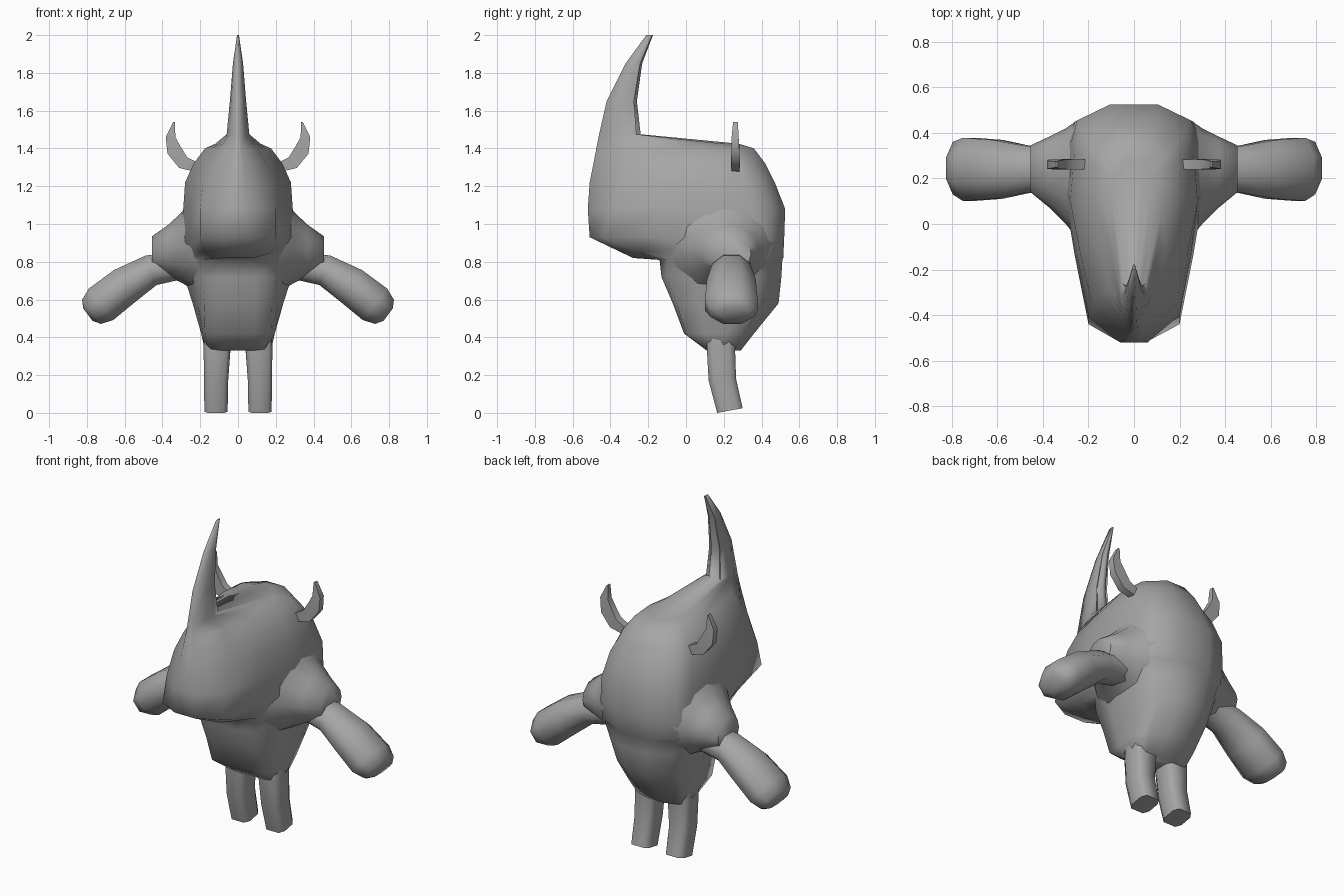
import bpy, bmesh, math
from mathutils import Vector

grey = bpy.data.materials.new("warm_grey")
grey.diffuse_color = (0.38, 0.38, 0.38, 1)


def loft(name, rings, angle=50):
    """Skin a list of equal-length point rings and cap both ends."""
    bm = bmesh.new()
    vs = [[bm.verts.new(p) for p in r] for r in rings]
    n = len(vs[0])
    for a, b in zip(vs, vs[1:]):
        for i in range(n):
            j = (i + 1) % n
            bm.faces.new((a[i], a[j], b[j], b[i]))
    bm.faces.new(vs[0][::-1])
    bm.faces.new(vs[-1])
    bmesh.ops.recalc_face_normals(bm, faces=bm.faces)
    me = bpy.data.meshes.new(name)
    bm.to_mesh(me)
    bm.free()
    me.materials.append(grey)
    ob = bpy.data.objects.new(name, me)
    bpy.context.collection.objects.link(ob)
    bpy.ops.object.select_all(action='DESELECT')
    ob.select_set(True)
    bpy.context.view_layer.objects.active = ob
    bpy.ops.object.shade_smooth_by_angle(angle=math.radians(angle))
    return ob


def tube(path, sides, s):
    """Rings along an x-z path: (x, y, z, radius in y, radius in plane)."""
    pts = [Vector(p[:3]) for p in path]
    rings = []
    for i, p in enumerate(path):
        d = pts[min(i + 1, len(pts) - 1)] - pts[max(i - 1, 0)]
        nrm = Vector((-d.z, 0, d.x)).normalized()
        ring = []
        for k in range(sides):
            a = 2 * math.pi * (k + 0.5) / sides
            c = pts[i] + nrm * (p[4] * math.sin(a)) + Vector((0, p[3] * math.cos(a), 0))
            ring.append((c.x * s, c.y, c.z))
        rings.append(ring)
    return rings


# Body, head and swept nose horn: z, front y, nose half-width, corner y,
# corner half-width, middle y, middle half-width, back y, back half-width
body = [
    (0.33, 0.11, 0.08, 0.12, 0.14, 0.20, 0.175, 0.29, 0.12),
    (0.42, -0.01, 0.09, 0.00, 0.175, 0.20, 0.195, 0.36, 0.15),
    (0.58, -0.07, 0.09, -0.05, 0.18, 0.20, 0.24, 0.49, 0.17),
    (0.72, -0.13, 0.09, -0.10, 0.19, 0.20, 0.285, 0.505, 0.21),
    (0.81, -0.14, 0.09, -0.10, 0.20, 0.20, 0.305, 0.51, 0.24),
    (0.82, -0.28, 0.08, -0.25, 0.18, 0.18, 0.31, 0.515, 0.25),
    (0.93, -0.51, 0.07, -0.44, 0.20, 0.16, 0.31, 0.52, 0.26),
    (1.08, -0.52, 0.06, -0.40, 0.20, 0.12, 0.29, 0.525, 0.25),
    (1.22, -0.51, 0.04, -0.35, 0.185, 0.10, 0.28, 0.47, 0.23),
    (1.32, -0.49, 0.03, -0.31, 0.15, 0.10, 0.235, 0.42, 0.19),
    (1.40, -0.475, 0.02, -0.29, 0.105, 0.10, 0.175, 0.36, 0.14),
    (1.425, -0.47, 0.018, -0.31, 0.08, 0.05, 0.12, 0.28, 0.08),
    (1.475, -0.46, 0.016, -0.37, 0.05, -0.31, 0.06, -0.24, 0.035),
    (1.65, -0.42, 0.012, -0.36, 0.036, -0.31, 0.043, -0.26, 0.028),
    (1.85, -0.32, 0.008, -0.29, 0.022, -0.265, 0.027, -0.232, 0.018),
    (2.00, -0.21, 0.002, -0.20, 0.004, -0.19, 0.005, -0.175, 0.003),
]
rings = []
for z, yf, wn, yc, wc, ym, wm, yb, wb in body:
    k = min(1, (yb - yf) / 0.5)
    half = [(wn, yf), (wc, yc), ((wc + wm * 1.2) / 2.2, (yc + ym) / 2),
            (wm, ym), ((wm + wb) / 1.95, (ym + yb) / 2 + 0.03 * k),
            (wb, yb - 0.07 * k), (wb * 0.42, yb)]
    # The jaw's underside curves up towards its sides
    lift = [0, 0.03, 0.05, 0.02, 0, 0, 0] if z == 0.82 else [0] * 7
    pts = [(x, y, z + h) for (x, y), h in zip(half, lift)]
    rings.append(pts + [(-x, y, h) for x, y, h in pts[::-1]])
loft("body_head_and_horn", rings, 80)

for s, side in ((1, "right"), (-1, "left")):
    # Shoulder flaring into the body: x, front y, back y, bottom z, top z
    rings = []
    for x, y0, y1, z0, z1 in [(0.18, -0.12, 0.48, 0.62, 1.22), (0.25, -0.06, 0.455, 0.66, 1.13),
                              (0.30, 0.00, 0.42, 0.69, 1.06), (0.37, 0.07, 0.385, 0.72, 0.995),
                              (0.455, 0.14, 0.345, 0.75, 0.935)]:
        rings.append([(s * x, (y0 + y1) / 2 + (y1 - y0) / 2 * math.cos(math.tau * k / 12),
                       (z0 + z1) / 2 + (z1 - z0) / 2 * math.sin(math.tau * k / 12))
                      for k in range(12)])
    loft(side + "_shoulder", rings, 60)
    # Arm with a rounded blunt hand
    loft(side + "_arm", tube([
        (0.31, 0.245, 0.78, 0.10, 0.08), (0.46, 0.24, 0.755, 0.11, 0.09),
        (0.60, 0.24, 0.672, 0.14, 0.11), (0.725, 0.24, 0.575, 0.15, 0.114),
        (0.775, 0.245, 0.535, 0.125, 0.088), (0.795, 0.25, 0.52, 0.09, 0.045)], 8, s), 60)
    # Leg: z at front, z at back, front y, back y, inner x, outer x
    rings = []
    for zf, zb, yf, yb, xi, xo in [(0.40, 0.40, 0.11, 0.26, 0.03, 0.18),
                                   (0.34, 0.33, 0.11, 0.26, 0.04, 0.182),
                                   (0.17, 0.18, 0.12, 0.265, 0.052, 0.18),
                                   (0.00, 0.025, 0.165, 0.30, 0.055, 0.178)]:
        c = 0.02
        rings.append([(s * x, y, zf + (zb - zf) * (y - yf) / (yb - yf)) for x, y in (
            (xi + c, yf), (xo - c, yf), (xo, yf + c * 1.5), (xo, yb - c * 1.5),
            (xo - c, yb), (xi + c, yb), (xi, yb - c * 1.5), (xi, yf + c * 1.5))])
    loft(side + "_leg", rings, 60)
    # Small curved horn on the side of the head
    loft(side + "_small_horn", tube([
        (0.22, 0.262, 1.30, 0.03, 0.035), (0.29, 0.262, 1.325, 0.032, 0.05),
        (0.338, 0.262, 1.39, 0.03, 0.056), (0.357, 0.26, 1.46, 0.026, 0.036),
        (0.338, 0.262, 1.54, 0.018, 0.006)], 4, s), 60)
